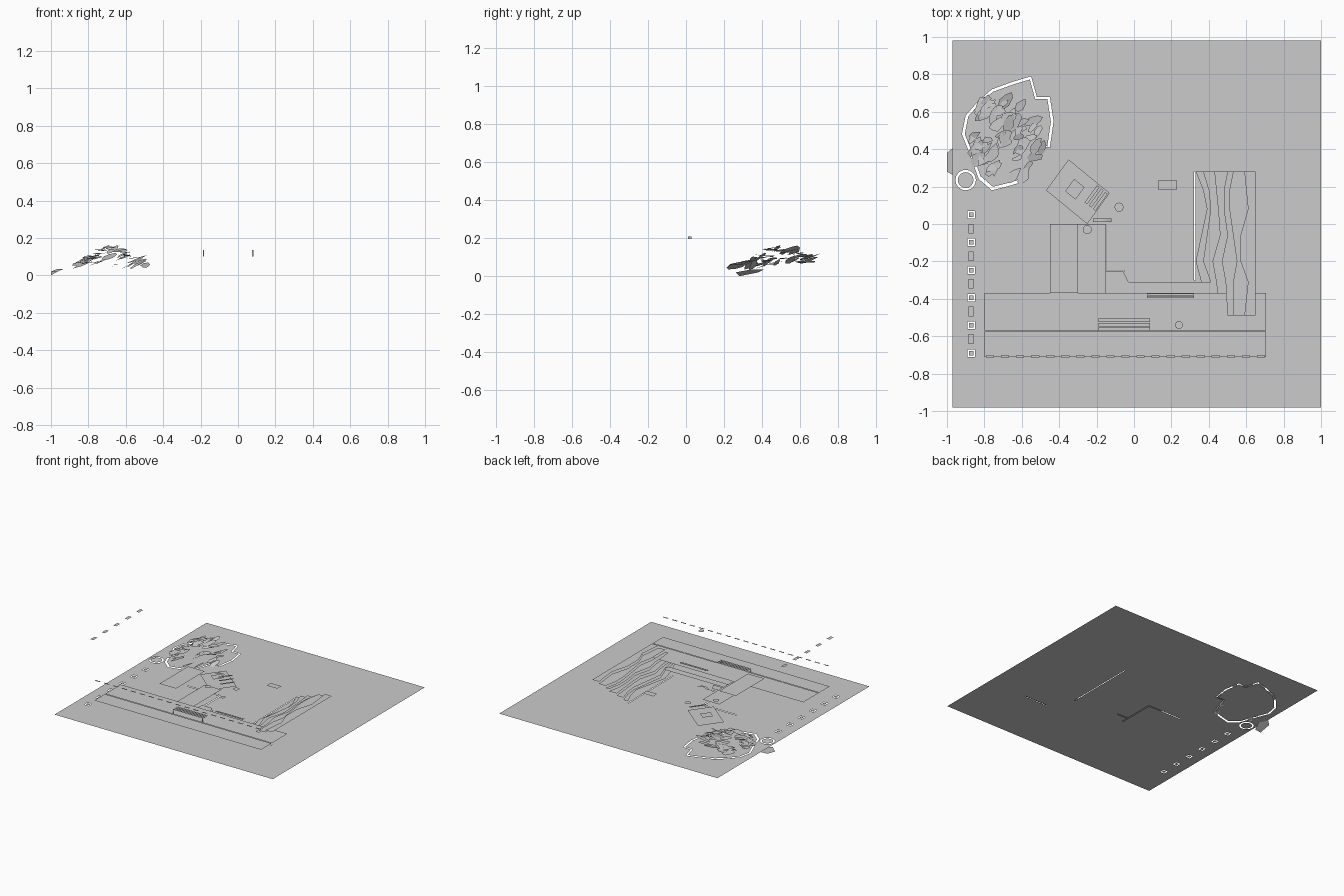
import bpy, bmesh, math, random
from mathutils import Vector

if "Cube" in bpy.data.objects:
    bpy.data.objects.remove(bpy.data.objects["Cube"])

random.seed(4)
FLOOR = 0.042


def mesh_object(name, polys):
    bm = bmesh.new()
    for poly in polys:
        bm.faces.new([bm.verts.new(p) for p in poly])
    me = bpy.data.meshes.new(name)
    bm.to_mesh(me)
    bm.free()
    ob = bpy.data.objects.new(name, me)
    bpy.context.collection.objects.link(ob)
    return ob


def rect(x0, x1, y0, y1):
    return [(x0, y0), (x1, y0), (x1, y1), (x0, y1)]


def lift(pts, z):
    return [(x, y, z) for x, y in pts]


def circle(cx, cy, r, n=16):
    return [(cx + r * math.cos(math.tau * i / n), cy + r * math.sin(math.tau * i / n)) for i in range(n)]


def scaled(pts, f):
    cx = sum(p[0] for p in pts) / len(pts)
    cy = sum(p[1] for p in pts) / len(pts)
    return [(cx + (x - cx) * f, cy + (y - cy) * f) for x, y in pts]


def filled_sheet(name, loops, z):
    # flat sheet; nested loops cut holes and leave islands
    cu = bpy.data.curves.new(name, 'CURVE')
    cu.dimensions = '2D'
    cu.fill_mode = 'FRONT'
    for pts in loops:
        sp = cu.splines.new('POLY')
        sp.points.add(len(pts) - 1)
        for p, (x, y) in zip(sp.points, pts):
            p.co = (x, y, 0, 1)
        sp.use_cyclic_u = True
    ob = bpy.data.objects.new(name, cu)
    ob.location.z = z
    bpy.context.collection.objects.link(ob)
    bpy.context.view_layer.objects.active = ob
    ob.select_set(True)
    bpy.ops.object.convert(target='MESH')
    bpy.context.object.select_set(False)


# ground sheet with slits round the mound, posts and terraces
mound = [(-.55, .79), (-.52, .68), (-.45, .68), (-.43, .55), (-.45, .41), (-.52, .42),
         (-.58, .23), (-.68, .20), (-.76, .18), (-.83, .24), (-.88, .38), (-.92, .48),
         (-.90, .58), (-.83, .66), (-.76, .72), (-.65, .76)]
loops = [rect(-.97, 1, -.98, .98), mound, scaled(mound, .94)]
loops += [circle(-.90, .235, .055), circle(-.90, .235, .042)]
for i in range(6):
    y = .05 - .148 * i
    loops += [rect(-.89, -.85, y - .02, y + .02), rect(-.882, -.858, y - .012, y + .012)]
loops += [rect(-.45, -.155, -.010, -.003), rect(-.155, -.147, -.31, -.012),
          rect(-.14, -.05, -.255, -.249), rect(.44, .65, -.497, -.490),
          [(.322, .28), (.328, .28), (.328, -.30), (.322, -.30)]]
filled_sheet("ground", loops, FLOOR)

# front wall walk and raised decks
mesh_object("wall_walk", [lift(rect(-.80, .705, -.71, -.575), .10)])
mesh_object("wall_deck", [lift(rect(-.80, .705, -.57, -.37), .10)])
mesh_object("high_platform", [lift(rect(-.45, -.30, -.37, 0), .20)])
mesh_object("low_platform", [lift(rect(-.30, -.15, -.37, 0), .09)])
mesh_object("front_step", [lift(rect(-.15, .42, -.37, -.31), .065)])
mesh_object("side_step", [lift([(-.15, -.31), (-.03, -.31), (-.06, -.25), (-.15, -.25)], .06)])

# row of small caps along the front edge, and taller caps along the left
mesh_object("front_caps", [lift(rect(x - .022, x + .022, -.715, -.702), .265)
                           for x in [-.77 + .0805 * i for i in range(19)]])
mesh_object("left_caps", [lift(rect(-.884, -.857, y - .026, y + .026), .55)
                          for y in [-.025 - .1475 * i for i in range(5)]])

# slatted box on the deck
mesh_object("box_top", [lift(rect(-.19, .085, y, y + .018), .135) for y in (-.57, -.547, -.524)])
mesh_object("box_ends", [[(x, -.57, .10), (x + .006, -.57, .10), (x + .006, -.57, .135), (x, -.57, .135)]
                         for x in (-.187, .076)])
mesh_object("deck_vent", [lift(rect(.07, .32, y, y + .01), .12) for y in (-.395, -.382)])
mesh_object("chimney_cap", [lift(circle(.24, -.54, .021), .34)])

# wavy terraces on the right
ys = [.28, .18, .08, -.06, -.20, -.31, -.49]
edges = [(.33, .37, .39, .36, .33, .36, .43),
         (.37, .40, .41, .39, .37, .41, .44),
         (.43, .44, .45, .46, .42, .44, .46),
         (.50, .48, .48, .50, .47, .49, .50),
         (.53, .51, .51, .53, .55, .53, .53),
         (.59, .60, .61, .57, .57, .61, .59),
         (.65,) * 7]
for k in range(6):
    z = .055 + .018 * k
    left = list(zip(edges[k], ys))
    right = list(zip(edges[k + 1], ys))
    mesh_object("terrace_%d" % (k + 1), [lift(left + right[::-1], z)])

# turned steps and small round posts
corner, u, v = Vector((-.25, 0)), Vector((.12, .165)), Vector((-.22, .18))


def turned(a0, a1, b0, b1):
    return [tuple(corner + u * a + v * b) for a, b in rect(a0, a1, b0, b1)]


mesh_object("turned_base", [lift(turned(0, 1, 0, 1), .06)])
mesh_object("turned_hatch", [lift(turned(.3, .7, .45, .7), .08)])
mesh_object("turned_treads", [lift(turned(.4, .95, b, b + .06), .09 + .015 * i)
                              for i, b in enumerate((.02, .12, .22))])
mesh_object("round_posts", [lift(circle(-.08, .09, .024), .08), lift(circle(-.25, -.03, .024), .10)])
mesh_object("table_top", [lift(rect(.132, .228, .182, .235), .13)])

# shallow arched hood
arc = [(-.22 + .1 * t / 6, .195 + .015 * math.sin(math.pi * t / 6)) for t in range(7)]
mesh_object("arched_hood", [[(a[0], .01, a[1]), (b[0], .01, b[1]), (b[0], .03, b[1]), (a[0], .03, a[1])]
                            for a, b in zip(arc, arc[1:])])


# leafy mound: tilted ragged flakes rising towards the middle
def flake(cx, cy, cz, size, angle):
    pts = []
    slope = Vector((random.uniform(-.1, .5), random.uniform(-.1, .4)))
    for i in range(7):
        a = math.tau * i / 7
        r = size * random.uniform(.6, 1.1)
        p, q = r * math.cos(a), .5 * r * math.sin(a)
        x = p * math.cos(angle) - q * math.sin(angle)
        y = p * math.sin(angle) + q * math.cos(angle)
        pts.append((max(cx + x, -.95), cy + y, max(.035, cz + slope.x * x + slope.y * y)))
    return pts


flakes = []
for i in range(60):
    r, a = math.sqrt(random.random()), random.random() * math.tau
    x, y = -.68 + .2 * r * math.cos(a), .47 + .24 * r * math.sin(a)
    z = .05 + .10 * (1 - r) + .06 * max(0, y - .4) / .3 * (1 - r * .5)
    flakes.append(flake(x, y, min(z, .15), random.uniform(.03, .065), random.uniform(.2, 1.3)))
mesh_object("mound_flakes", flakes)
mesh_object("edge_flake", [[(-1, .28, 0), (-.965, .26, .02), (-.93, .34, .035), (-.965, .41, .035), (-1, .38, .02)]])
